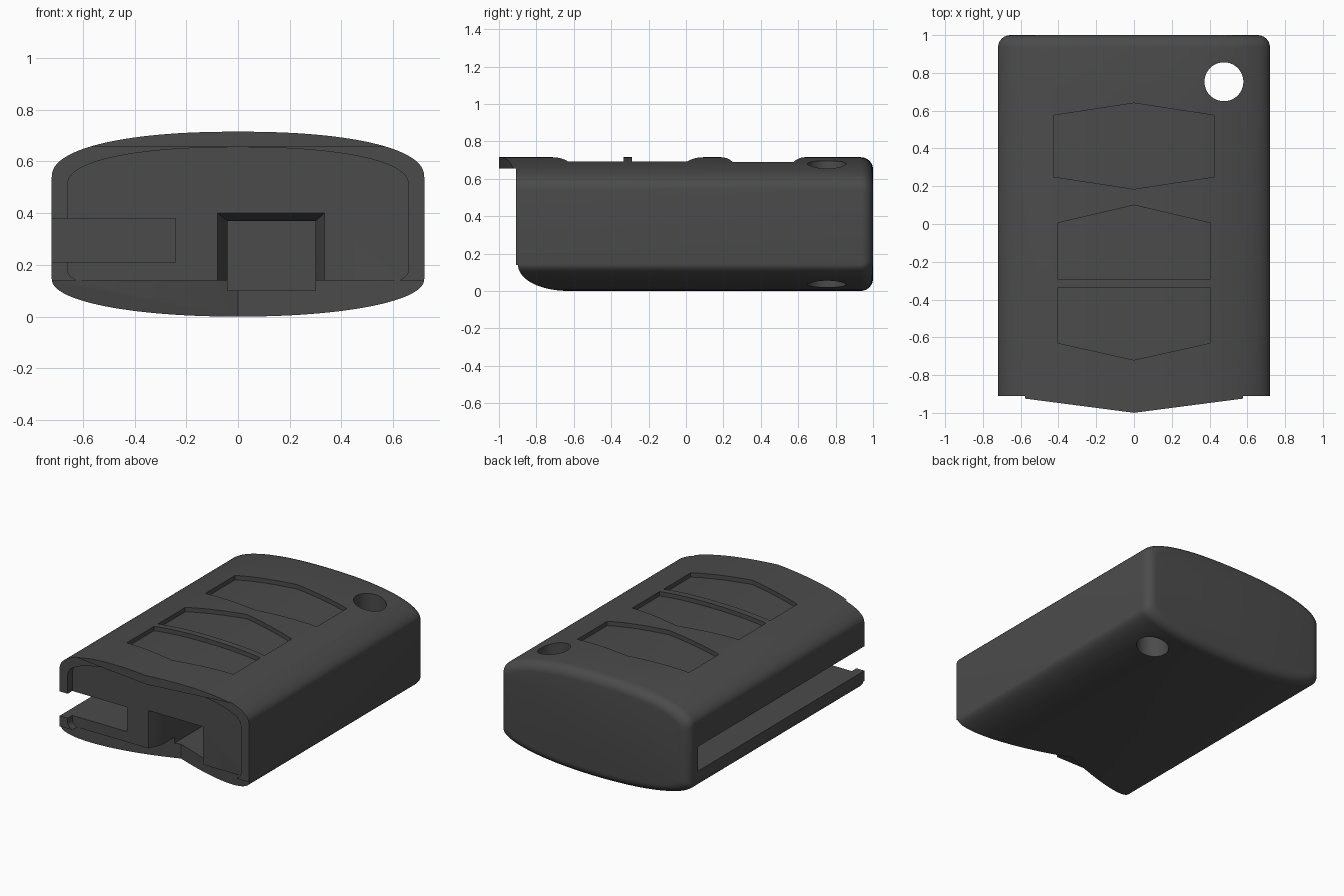
import bpy, bmesh
from math import sin, cos, pi, radians

if "Cube" in bpy.data.objects:
    bpy.data.objects.remove(bpy.data.objects["Cube"])

W, H, MID = 0.72, 0.715, 0.36


def loft(name, rings):
    """Closed solid skinned through equal-length rings of points."""
    bm = bmesh.new()
    vs = [[bm.verts.new(p) for p in r] for r in rings]
    n = len(vs[0])
    for a, b in zip(vs, vs[1:]):
        for i in range(n):
            j = (i + 1) % n
            bm.faces.new((a[i], a[j], b[j], b[i]))
    bm.faces.new(vs[0])
    bm.faces.new(vs[-1])
    bmesh.ops.recalc_face_normals(bm, faces=bm.faces)
    me = bpy.data.meshes.new(name)
    bm.to_mesh(me)
    bm.free()
    ob = bpy.data.objects.new(name, me)
    bpy.context.collection.objects.link(ob)
    return ob


def prism(name, pts, lo, hi):
    return loft(name, [[(x, y, z) for x, y in pts] for z in (lo, hi)])


def rect(x0, x1, z0, z1, y):
    return [(x0, y, z0), (x1, y, z0), (x1, y, z1), (x0, y, z1)]


def section(y, inset=0.0, dz=0.0, n=98):
    """Pillow-shaped cross-section: straight sides, domed top and belly."""
    pts = []
    for half, (base, rise, e) in enumerate(((0.54, H - 0.54, 2.25),
                                            (0.145, -0.145, 2.1))):
        for i in range(n // 2 + 1):
            a = pi * i / (n // 2) + half * pi
            c, s = cos(a), abs(sin(a))
            x = W * abs(c) ** (2 / e) * (1 if c > 0 else -1)
            z = base + rise * s ** (2 / e)
            pts.append((x * (W - inset) / W, y,
                        MID + (z - MID) * (MID - inset) / MID + dz))
    return pts


def cut(target, cutter):
    cutter.hide_render = True
    m = target.modifiers.new("cut", 'BOOLEAN')
    m.operation, m.solver, m.object = 'DIFFERENCE', 'MANIFOLD', cutter
    bpy.ops.object.select_all(action='DESELECT')
    bpy.context.view_layer.objects.active = target
    target.select_set(True)
    bpy.ops.object.modifier_apply(modifier=m.name)
    bpy.data.objects.remove(cutter)


def mirrored(pts):
    """Right-half outline (back to front) completed on the left."""
    return pts + [(-x, y) for x, y in reversed(pts) if x > 0]


# Body with rounded back edge
R = 0.065
body = loft("fob_shell", [section(-1.05)] + [
    section(1 - R + R * sin(t), R * (1 - cos(t)))
    for t in [radians(15 * k) for k in range(7)]])

# Button recesses with floors following the domed top
buttons = [
    [(0, 0.64), (0.425, 0.575), (0.425, 0.25), (0, 0.185)],
    [(0, 0.1), (0.405, 0.005), (0.405, -0.29)],
    [(0.405, -0.335), (0.405, -0.63), (0, -0.72)],
]
for outline in buttons:
    c = prism("button_recess", mirrored(outline), 0.5, 0.9)
    cut(c, loft("button_floor", [section(y, 0, -0.03) for y in (-1.1, 1.1)]))
    cut(body, c)

# Front face set back under a pointed lip
cut(body, loft("front_cut", [rect(-1, 1, -0.2, 0.655, y) for y in (-1.3, -0.91)]))
cut(body, prism("lip_cut", [(0.8, -0.91), (0.72, -0.91), (0.61, -0.92), (0, -0.9995),
                            (-0.61, -0.92), (-0.72, -0.91), (-0.8, -0.91),
                            (-0.8, -1.3), (0.8, -1.3)], -0.2, 1))
# Shallow recess inside the front rim
cut(body, loft("rim_cut", [section(y, 0.061) for y in (-1.2, -0.86)]))
# V notch in the belly
cut(body, prism("belly_notch", [(0, -0.62), (0.8, -0.93), (0.8, -1.3),
                                (-0.8, -1.3), (-0.8, -0.93)], -0.2, 0.14))
# Blade slot along the left side
cut(body, loft("blade_slot", [rect(-1, -0.242, 0.212, 0.38, y) for y in (-1.3, 0.9)]))
# Chamfered pocket in the front
cut(body, loft("pocket", [rect(-0.08, 0.335, 0.1, 0.4, -1.0),
                          rect(-0.08, 0.335, 0.1, 0.4, -0.86),
                          rect(-0.04, 0.3, 0.1, 0.37, -0.78),
                          rect(-0.04, 0.3, 0.1, 0.37, -0.2)]))

# Key ring hole
cut(body, prism("ring_hole", [(0.476 + 0.103 * cos(2 * pi * i / 48),
                               0.753 + 0.103 * sin(2 * pi * i / 48))
                              for i in range(48)], -0.2, 1))

mat = bpy.data.materials.new("dark_plastic")
mat.diffuse_color = (0.07, 0.07, 0.07, 1)
mat.use_nodes = True
mat.node_tree.nodes["Principled BSDF"].inputs["Base Color"].default_value = mat.diffuse_color
body.data.materials.clear()
body.data.materials.append(mat)
bpy.ops.object.select_all(action='DESELECT')
body.select_set(True)
bpy.context.view_layer.objects.active = body
bpy.ops.object.shade_smooth_by_angle(angle=radians(30))
